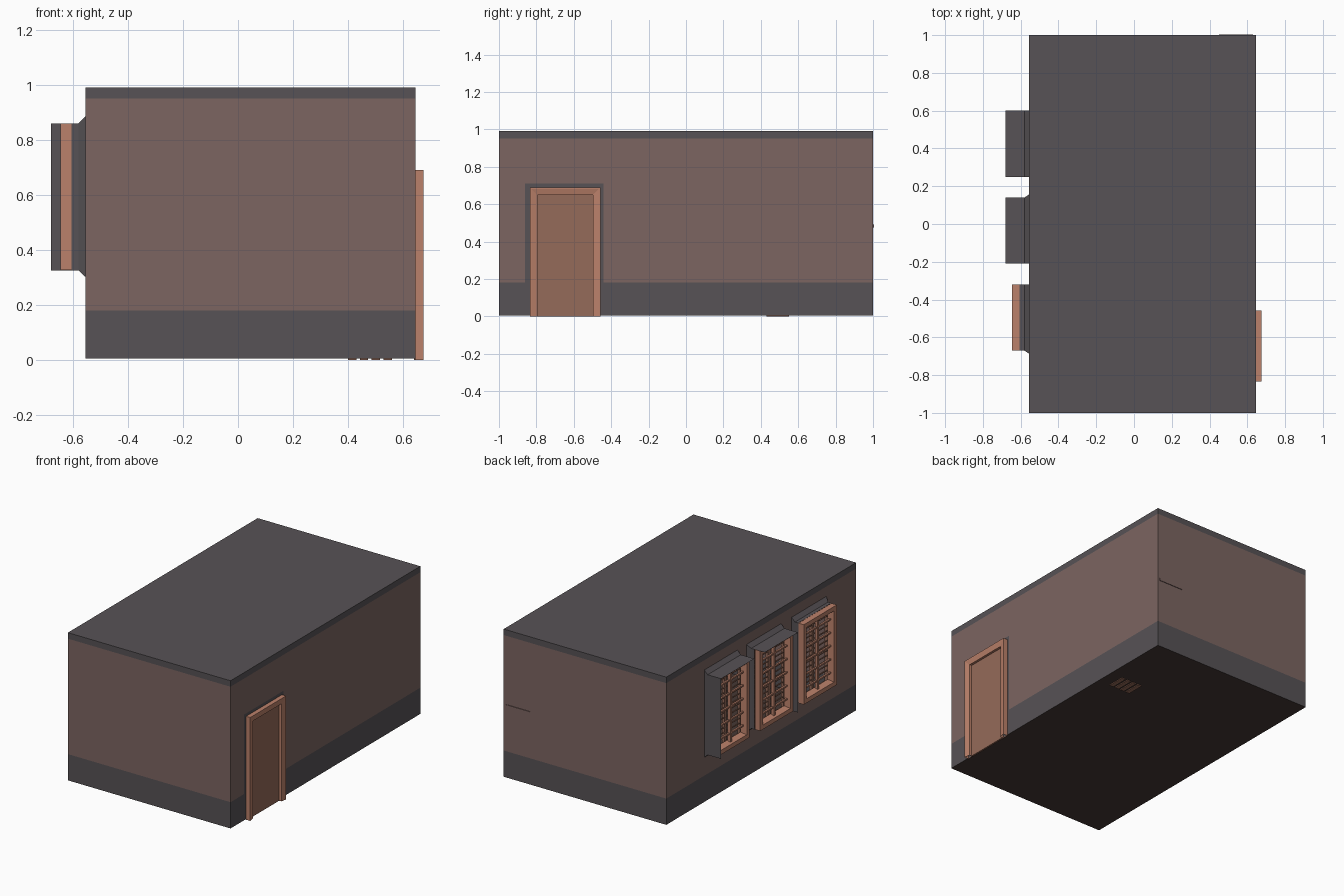
import bpy, bmesh, math
from mathutils import Matrix, Vector

if "Cube" in bpy.data.objects:
    bpy.data.objects.remove(bpy.data.objects["Cube"])

def mat(name, c):
    m = bpy.data.materials.new(name)
    m.diffuse_color = (*c, 1)
    m.use_nodes = True
    m.node_tree.nodes["Principled BSDF"].inputs["Base Color"].default_value = m.diffuse_color
    return m

GREY = mat("grey_plaster", (0.095, 0.085, 0.092))
BROWN = mat("brown_plaster", (0.20, 0.13, 0.12))
WOOD = mat("light_wood", (0.50, 0.22, 0.145))
PANEL = mat("door_wood", (0.30, 0.145, 0.10))
FLOOR = mat("dark_floor", (0.06, 0.04, 0.035))

def finish(bm, name, *mats):
    me = bpy.data.meshes.new(name)
    bm.to_mesh(me)
    bm.free()
    for m in mats:
        me.materials.append(m)
    ob = bpy.data.objects.new(name, me)
    bpy.context.collection.objects.link(ob)
    return ob

def add_box(bm, lo, hi, tilt=0):
    lo, hi = Vector(lo), Vector(hi)
    M = (Matrix.Translation((lo + hi) / 2) @ Matrix.Rotation(tilt, 4, 'Y')
         @ Matrix.Diagonal((*(hi - lo), 1)))
    bmesh.ops.create_cube(bm, size=1, matrix=M)

def box(name, lo, hi, m):
    bm = bmesh.new()
    add_box(bm, lo, hi)
    return finish(bm, name, m)

def wall(name, us, place, skip=lambda u, z: False,
         grey=lambda u, z: False, extra=(), flip=False):
    """Banded wall sheet: grey base, brown middle, grey cornice."""
    bm = bmesh.new()
    zs = sorted({Z0, 0.18, 0.95, Z1, *extra})
    for a, b in zip(us, us[1:]):
        for c, d in zip(zs, zs[1:]):
            u, z = (a + b) / 2, (c + d) / 2
            if skip(u, z):
                continue
            vs = [bm.verts.new(place(*p)) for p in ((a, c), (b, c), (b, d), (a, d))]
            f = bm.faces.new(vs[::-1] if flip else vs)
            f.material_index = 0 if z < 0.18 or z > 0.95 or grey(u, z) else 1
    bmesh.ops.remove_doubles(bm, verts=bm.verts, dist=1e-5)
    return finish(bm, name, GREY, BROWN)

def rect_loft(name, rects, m, close=False, sides=(0, 1, 2, 3)):
    """Join rectangles (x, y0, y1, z0, z1); sides: bottom, +y, top, -y."""
    bm = bmesh.new()
    rings = [[bm.verts.new((x, *p)) for p in ((a, c), (b, c), (b, d), (a, d))]
             for x, a, b, c, d in rects]
    pairs = list(zip(rings, rings[1:])) + ([(rings[-1], rings[0])] if close else [])
    for r, s in pairs:
        for i in sides:
            j = (i + 1) % 4
            bm.faces.new((r[i], r[j], s[j], s[i]))
    bmesh.ops.recalc_face_normals(bm, faces=bm.faces)
    return finish(bm, name, m)

XL, XR, Z0, Z1 = -0.555, 0.645, 0.005, 0.99
WZ0, WZ1 = 0.325, 0.86
# y0, y1, flare at -y, flare at +y, hood sides
WINDOWS = [(0.25, 0.60, 0, 0, (1, 2)),
           (-0.21, 0.14, 0, 0.017, (2, 3)),
           (-0.67, -0.32, 0.017, 0, ())]
HOLES = [(y0 - f0, y1 + f1) for y0, y1, f0, f1, _ in WINDOWS]
HZ0, HZ1 = 0.302, 0.885

# Room shell
wall("front_wall", [XL, XR], lambda u, z: (u, -1, z))
wall("back_wall", [XL, XR], lambda u, z: (u, 1, z), flip=True)
wall("right_wall", [-1, -0.86, -0.44, 1], lambda u, z: (XR, u, z),
     grey=lambda u, z: -0.86 < u < -0.44 and z < 0.71, extra=(0.71,))
wall("left_wall", sorted([-1, 1] + [y for h in HOLES for y in h]),
     lambda u, z: (XL, u, z), extra=(HZ0, HZ1), flip=True,
     skip=lambda u, z: HZ0 < z < HZ1 and any(a < u < b for a, b in HOLES))
for nm, z, m in (("floor", Z0, FLOOR), ("ceiling", Z1, GREY)):
    bm = bmesh.new()
    vs = [bm.verts.new((x, y, z)) for x, y in ((XL, -1), (XR, -1), (XR, 1), (XL, 1))]
    bm.faces.new(vs if nm == "ceiling" else vs[::-1])
    finish(bm, nm, m)

# Louvred windows
for n, (y0, y1, f0, f1, hood) in enumerate(WINDOWS, 1):
    rect_loft(f"window_reveal_{n}", [(XL, y0 - f0, y1 + f1, HZ0, HZ1),
                                     (-0.58, y0, y1, WZ0, WZ1),
                                     (-0.605, y0, y1, WZ0, WZ1)], GREY)
    if hood:
        rect_loft(f"window_hood_{n}", [(-0.605, y0, y1, WZ0, WZ1),
                                       (-0.68, y0, y1, WZ0, WZ1)], GREY, sides=hood)
    def inset(x, t):
        return (x, y0 + t, y1 - t, WZ0 + t, WZ1 - t)
    rect_loft(f"window_frame_{n}", [inset(-0.605, 0.001), inset(-0.645, 0.001),
                                    inset(-0.645, 0.03), inset(-0.605, 0.042)],
              WOOD, close=True)
    # glazing bars
    bm = bmesh.new()
    yc = (y0 + y1) / 2
    add_box(bm, (-0.63, yc - 0.008, WZ0 + 0.03), (-0.61, yc + 0.008, WZ1 - 0.03))
    for k in range(1, 6):
        z = WZ0 + (WZ1 - WZ0) * k / 6
        add_box(bm, (-0.626, y0 + 0.03, z - 0.005), (-0.614, y1 - 0.03, z + 0.005))
    finish(bm, f"glazing_bars_{n}", WOOD)
    # shutter stiles and tilted slats
    bm = bmesh.new()
    for y in (y0 + 0.012, yc, y1 - 0.012):
        add_box(bm, (-0.59, y - 0.011, WZ0 + 0.002), (-0.57, y + 0.011, WZ1 - 0.002))
    for k in range(16):
        z = WZ0 + 0.02 + k * 0.033
        for a, b in ((y0 + 0.02, yc - 0.01), (yc + 0.01, y1 - 0.02)):
            add_box(bm, (-0.596, a, z - 0.002), (-0.564, b, z + 0.002), math.radians(30))
    finish(bm, f"shutter_{n}", PANEL)

# Door with mitred architrave
box("door_panel", (0.64, -0.797, 0), (0.652, -0.495, 0.655), PANEL)
rect_loft("door_frame", [(x, -0.835 + t, -0.458 - t, 0, 0.69 - t) for x, t in
                         ((0.645, 0), (0.675, 0), (0.675, 0.008), (0.668, 0.04),
                          (0.645, 0.04))],
          WOOD, close=True, sides=(1, 2, 3))

# Thin rail showing through the back wall, feet showing under the floor
box("back_rail", (0.45, 0.99, 0.475), (0.63, 1.004, 0.492), BROWN)
for k in range(4):
    x = 0.40 + k * 0.043
    box(f"floor_slat_{k + 1}", (x, 0.43, 0.0), (x + 0.03, 0.55, 0.01), PANEL)
